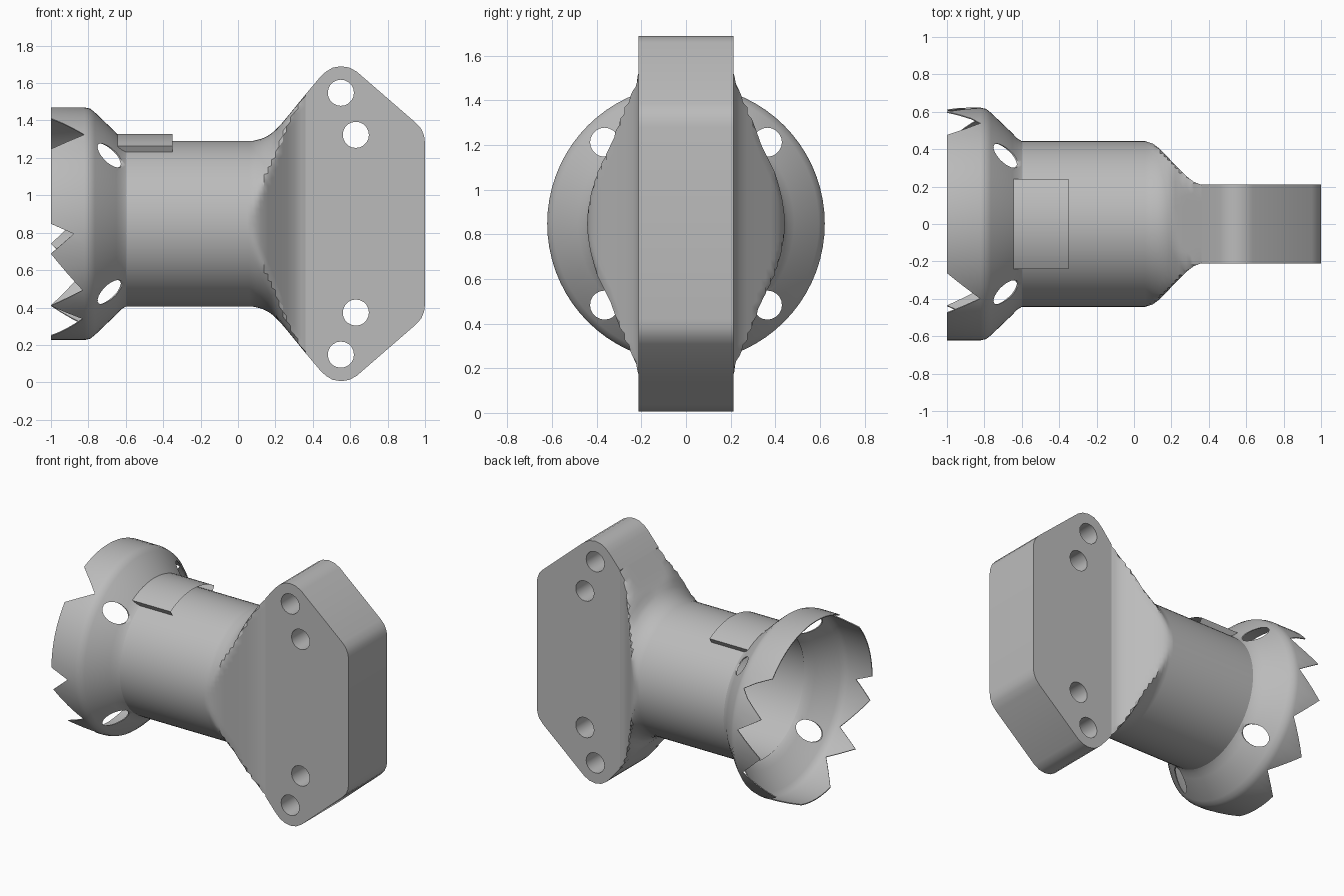
import bpy, bmesh, math
from mathutils import Matrix

if "Cube" in bpy.data.objects:
    bpy.data.objects.remove(bpy.data.objects["Cube"])

AXIS_Z = 0.848
SEGMENTS = 72

grey = bpy.data.materials.new("plain_grey")
grey.use_nodes = True
grey.diffuse_color = (0.5, 0.5, 0.5, 1)
grey.node_tree.nodes["Principled BSDF"].inputs["Base Color"].default_value = (0.5, 0.5, 0.5, 1)


def lerp_table(table, t):
    """Linear lookup in a list of (key, value) pairs."""
    for (a, va), (b, vb) in zip(table, table[1:]):
        if t <= b:
            return va + (vb - va) * max(0, t - a) / (b - a)
    return table[-1][1]


def make_object(name, bm):
    bmesh.ops.remove_doubles(bm, verts=bm.verts, dist=0.0005)
    bmesh.ops.recalc_face_normals(bm, faces=bm.faces)
    mesh = bpy.data.meshes.new(name)
    bm.to_mesh(mesh)
    bm.free()
    mesh.materials.append(grey)
    obj = bpy.data.objects.new(name, mesh)
    bpy.context.collection.objects.link(obj)
    return obj


def loft(name, sections):
    """Skin a list of closed rings."""
    bm = bmesh.new()
    rings = [[bm.verts.new(p) for p in ring] for ring in sections]
    for r0, r1 in zip(rings, rings[1:]):
        for i in range(len(r0)):
            j = (i + 1) % len(r0)
            bm.faces.new((r0[i], r0[j], r1[j], r1[i]))
    return make_object(name, bm)


def drill(obj, holes, radius, axis):
    """Cut round holes through obj along the given axis."""
    bm = bmesh.new()
    turn = Matrix.Rotation(math.pi / 2, 4, "Y" if axis == "X" else "X")
    for x, y, z in holes:
        bmesh.ops.create_cone(bm, cap_ends=True, segments=20, radius1=radius, radius2=radius,
                              depth=0.6, matrix=Matrix.Translation((x, y, z)) @ turn)
    cutter = make_object(obj.name + "_hole_cutter", bm)
    cutter.hide_render = True
    mod = obj.modifiers.new("holes", "BOOLEAN")
    mod.operation = "DIFFERENCE"
    mod.solver = "EXACT"
    mod.object = cutter
    return cutter


def finish(obj, cutter=None):
    """Apply modifiers, drop the cutter and smooth the shallow edges."""
    bpy.ops.object.select_all(action="DESELECT")
    obj.select_set(True)
    bpy.context.view_layer.objects.active = obj
    for mod in list(obj.modifiers):
        bpy.ops.object.modifier_apply(modifier=mod.name)
    if cutter:
        bpy.data.objects.remove(cutter)
    bpy.ops.object.shade_smooth_by_angle(angle=math.radians(32))


angles = [math.tau * i / SEGMENTS for i in range(SEGMENTS)]

# Flared flange with a jagged open rim; angle runs from the top towards the front
rim = [(0, -1), (25, -1), (40, -0.82), (50, -1), (90, -1), (91, -0.83), (105, -1),
       (125, -0.83), (135, -1), (145, -0.83), (165, -1), (195, -1), (210, -0.83), (225, -1),
       (245, -0.83), (260, -1), (275, -0.83), (285, -1), (300, -0.8), (310, -1), (360, -1)]
flare = [(-0.82, 0.622), (-0.79, 0.615), (-0.765, 0.595), (-0.65, 0.485), (-0.625, 0.458),
         (-0.6, 0.443)]


def circle(x, r):
    return [(x, -r * math.sin(a), AXIS_Z + r * math.cos(a)) for a in angles]


jagged = [(min(lerp_table(rim, math.degrees(a)), -0.822), -0.622 * math.sin(a),
           AXIS_Z + 0.622 * math.cos(a)) for a in angles]
flange = loft("flange", [jagged] + [circle(x, r) for x, r in flare])
flange.modifiers.new("wall", "SOLIDIFY").thickness = 0.006
bolt_holes = [(-0.7, sy * 0.365, AXIS_Z + sz * 0.365) for sy in (-1, 1) for sz in (-1, 1)]
finish(flange, drill(flange, bolt_holes, 0.065, "X"))

# Tube that grows taller and flattens into the mounting plate
height = [(-0.6, 0.443), (0.08, 0.443), (0.13, 0.455), (0.17, 0.475), (0.21, 0.51),
          (0.25, 0.555), (0.36, 0.69)]
width = [(-0.6, 0.443), (0.06, 0.443), (0.1, 0.43), (0.14, 0.4), (0.24, 0.295), (0.28, 0.255),
         (0.32, 0.225), (0.36, 0.21)]


def neck_section(x):
    r, w = lerp_table(height, x), lerp_table(width, x)
    blend = max(0, min(1, (x - 0.2) / 0.14))
    stretch = 1 + blend * (r / math.sqrt(max(r * r - w * w, 0.01)) - 1)
    ring = []
    for a in angles:
        y = max(-w, min(w, -r * math.sin(a)))
        z = max(-r, min(r, r * math.cos(a) * stretch))
        ring.append((x, y, AXIS_Z + z))
    return ring


stations = [-0.6, 0.05] + [0.06 + 0.02 * i for i in range(16)]
finish(loft("tube_and_neck", [neck_section(x) for x in stations]))

# Mounting plate: upper outline mirrored to the lower half, then extruded
upper = [(0.36, 0.69), (0.44, 0.785), (0.47, 0.813), (0.505, 0.834), (0.55, 0.842), (0.595, 0.835),
         (0.635, 0.813), (0.95, 0.54), (0.98, 0.507), (0.995, 0.47), (1, 0.43)]
outline = upper + [(x, -z) for x, z in reversed(upper)]
bm = bmesh.new()
face = bm.faces.new([bm.verts.new((x, -0.212, AXIS_Z + z)) for x, z in outline])
side = bmesh.ops.extrude_face_region(bm, geom=[face])
bmesh.ops.translate(bm, vec=(0, 0.424, 0),
                    verts=[v for v in side["geom"] if isinstance(v, bmesh.types.BMVert)])
plate = make_object("mounting_plate", bm)
plate_holes = [(x, 0, AXIS_Z + s * h) for x, h in ((0.55, 0.7), (0.63, 0.475)) for s in (-1, 1)]
finish(plate, drill(plate, plate_holes, 0.07, "Y"))

# Raised curved pad on top of the tube
pad_ring = []
for x in (-0.65, -0.35):
    section = []
    for r, direction in ((0.48, 1), (0.43, -1)):
        for i in range(-6, 7):
            a = math.radians(direction * i * 5)
            section.append((x, r * math.sin(a), AXIS_Z + r * math.cos(a)))
    pad_ring.append(section)
finish(loft("top_pad", pad_ring))
